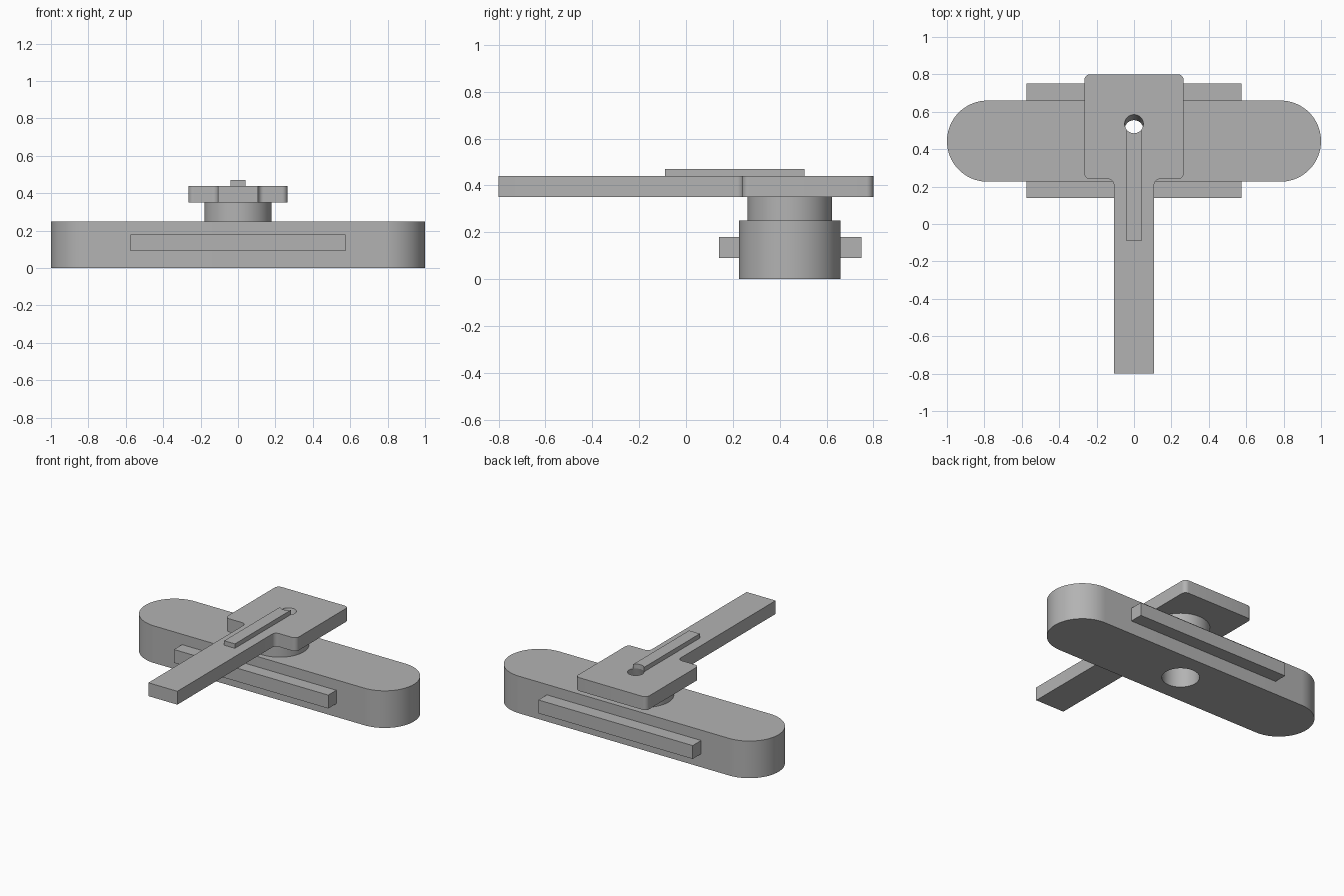
import bpy
import bmesh
import math
from mathutils import Matrix, Vector

cube = bpy.data.objects.get("Cube")
if cube:
    bpy.data.objects.remove(cube, do_unlink=True)

grey = bpy.data.materials.new("plain grey")
grey.use_nodes = True
GREY = (0.45, 0.45, 0.45, 1)
grey.diffuse_color = GREY
grey.node_tree.nodes["Principled BSDF"].inputs["Base Color"].default_value = GREY

HUB_Y = 0.443


def finish(name, bm):
    """Turn a bmesh into a grey object."""
    bmesh.ops.recalc_face_normals(bm, faces=bm.faces)
    mesh = bpy.data.meshes.new(name)
    bm.to_mesh(mesh)
    bm.free()
    mesh.materials.append(grey)
    obj = bpy.data.objects.new(name, mesh)
    bpy.context.collection.objects.link(obj)
    return obj


def prism(name, outline, z0, z1, shift=0, rounded=(), radius=0.03):
    """Extrude an outline upwards, rounding the listed corners; shift leans it in y."""
    bm = bmesh.new()
    verts = [bm.verts.new((x, y, z0)) for x, y in outline]
    bm.faces.new(verts)
    if rounded:
        bmesh.ops.bevel(bm, geom=[verts[i] for i in rounded], offset=radius,
                        segments=8, profile=0.5, affect='VERTICES')
    top = bmesh.ops.extrude_face_region(bm, geom=bm.faces[:])["geom"]
    bmesh.ops.translate(bm, vec=(0, shift, z1 - z0),
                        verts=[v for v in top if isinstance(v, bmesh.types.BMVert)])
    return finish(name, bm)


def box(name, x, y0, y1, z0, z1):
    return prism(name, [(-x, y0), (x, y0), (x, y1), (-x, y1)], z0, z1)


def arc(cx, cy, r, start, sweep, n):
    return [(cx + r * math.cos(start + sweep * i / n),
             cy + r * math.sin(start + sweep * i / n)) for i in range(n + 1)]


def circle(cy, r, n=64):
    return arc(0, cy, r, 0, 2 * math.pi, n)[:-1]


def cut(obj, cutter):
    mod = obj.modifiers.new("hole", 'BOOLEAN')
    mod.operation = 'DIFFERENCE'
    mod.solver = 'EXACT'
    mod.object = cutter
    bpy.context.view_layer.objects.active = obj
    bpy.ops.object.modifier_apply(modifier=mod.name)


# Long base with fully round ends
END_R = 0.217
ends = (arc(1 - END_R, HUB_Y, END_R, -math.pi / 2, math.pi, 40)
        + arc(END_R - 1, HUB_Y, END_R, math.pi / 2, math.pi, 40))
base = prism("base", ends, 0, 0.25)

# Side rails on the front and back of the base
rails = [box("front_rail", 0.575, 0.14, 0.235, 0.09, 0.18),
         box("back_rail", 0.575, 0.65, 0.75, 0.09, 0.18)]

# Round collar between base and arm
collar = prism("collar", circle(HUB_Y, 0.18), 0.25, 0.35)

# Arm with a wide head, rounded head corners and neck fillets
half = [(0.108, -0.8), (0.108, 0.24), (0.265, 0.24), (0.265, 0.8)]
outline = half + [(-x, y) for x, y in reversed(half)]
arm = prism("arm", outline, 0.35, 0.44, rounded=range(1, 7))

# Raised strip along the arm, ending at the small hole
strip = box("strip", 0.04, -0.09, 0.53, 0.44, 0.47)

# Wide shaft through base and collar, small leaning hole through the arm
shaft = prism("shaft_cutter", circle(HUB_Y, 0.115), -0.1, 0.4)
cut(base, shaft)
cut(collar, shaft)
lean = prism("lean_cutter", circle(0.4967, 0.05, 48), 0.325, 0.44, shift=0.0383)
cut(arm, lean)
notch = prism("notch_cutter", circle(0.535, 0.05, 48), 0.42, 0.5)
cut(strip, notch)
for helper in (shaft, lean, notch):
    bpy.data.objects.remove(helper, do_unlink=True)

# Smooth curved walls, crisp edges
bpy.ops.object.select_all(action='DESELECT')
for obj in [base, collar, arm, strip] + rails:
    obj.select_set(True)
bpy.context.view_layer.objects.active = base
bpy.ops.object.shade_smooth_by_angle(angle=math.radians(30))
